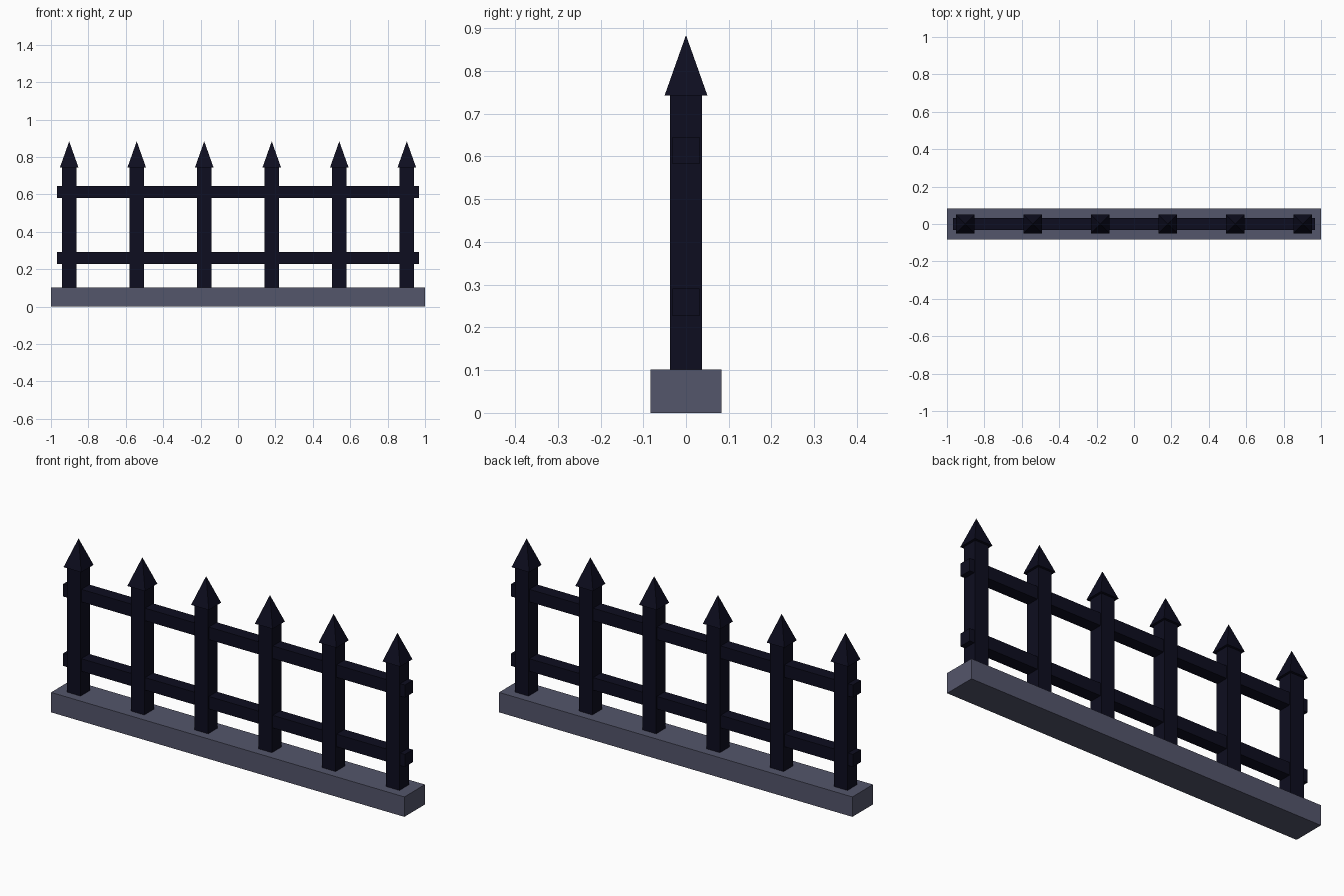
import bpy
import math

cube = bpy.data.objects.get("Cube")
if cube:
    bpy.data.objects.remove(cube, do_unlink=True)


def make_material(name, color):
    mat = bpy.data.materials.new(name)
    mat.use_nodes = True
    mat.diffuse_color = color
    mat.node_tree.nodes["Principled BSDF"].inputs["Base Color"].default_value = color
    return mat


STONE = make_material("grey stone", (0.088, 0.092, 0.147, 1))
IRON = make_material("dark iron", (0.004, 0.004, 0.014, 1))


def finish(name, mat):
    obj = bpy.context.object
    obj.name = name
    obj.data.materials.append(mat)
    return obj


def box(name, x, half_x, half_y, z0, z1, mat):
    bpy.ops.mesh.primitive_cube_add(size=2, location=(x, 0, (z0 + z1) / 2))
    bpy.context.object.scale = (half_x, half_y, (z1 - z0) / 2)
    bpy.ops.object.transform_apply(location=False, rotation=False, scale=True)
    return finish(name, mat)


def spike(name, x, half, z0, z1):
    # four-sided pyramid, turned so its sides line up with the post
    bpy.ops.mesh.primitive_cone_add(vertices=4, radius1=half * math.sqrt(2), radius2=0,
                                    depth=z1 - z0, location=(x, 0, (z0 + z1) / 2),
                                    rotation=(0, 0, math.pi / 4))
    bpy.ops.object.transform_apply(location=False, rotation=True, scale=False)
    return finish(name, IRON)


BASE_TOP, POST_TOP, TIP_TOP = 0.102, 0.743, 0.884
POSTS, SPACING = 6, 0.361

# Stone footing
box("stone_base", 0, 1.0, 0.083, 0, BASE_TOP, STONE)

# Horizontal rails
for name, z in (("lower_rail", 0.259), ("upper_rail", 0.614)):
    box(name, 0, 0.967, 0.032, z - 0.032, z + 0.032, IRON)

# Posts with pointed caps
for i in range(POSTS):
    x = (i - (POSTS - 1) / 2) * SPACING
    box(f"post_{i + 1}", x, 0.038, 0.038, BASE_TOP, POST_TOP, IRON)
    spike(f"post_tip_{i + 1}", x, 0.05, POST_TOP, TIP_TOP)
